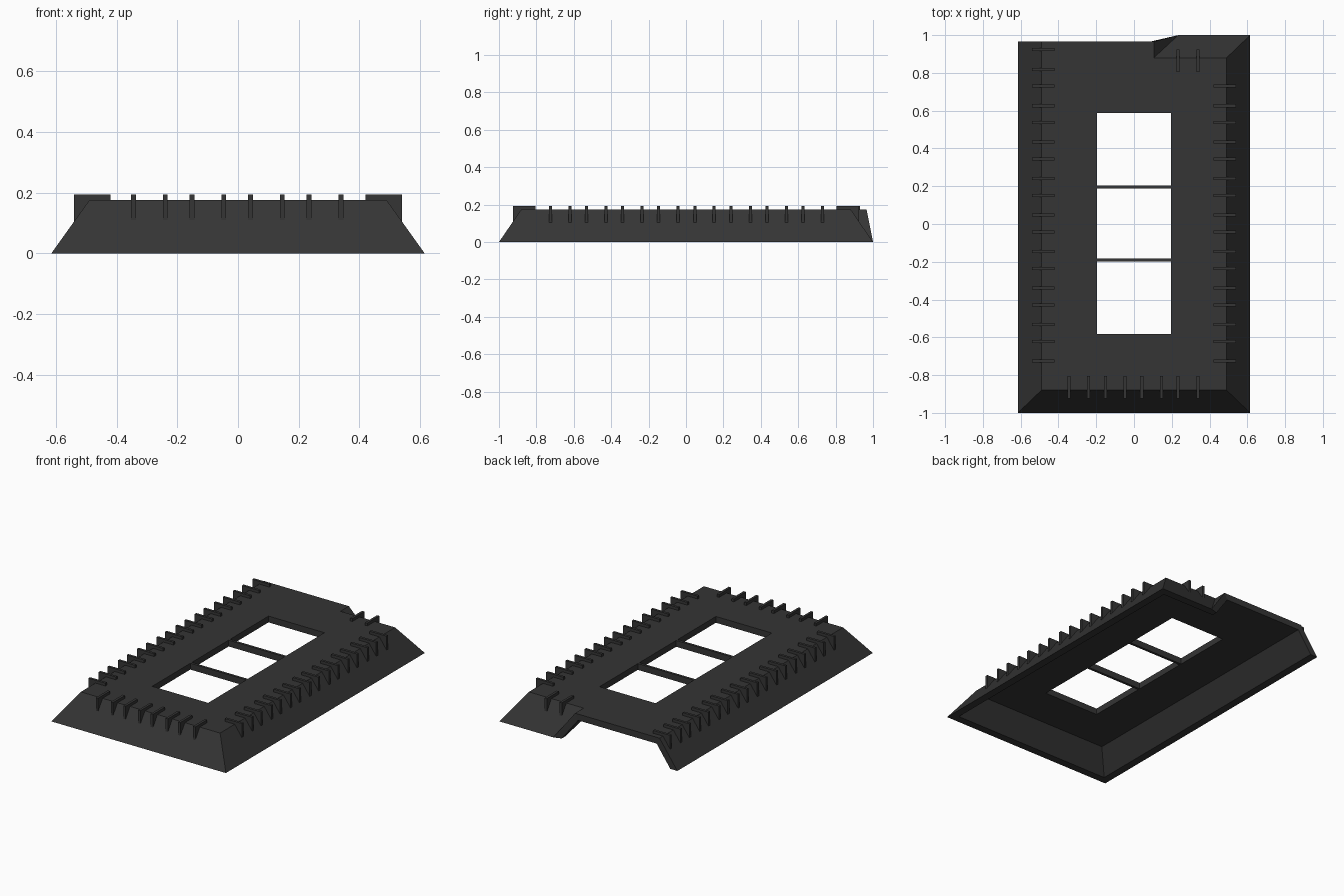
import bpy, bmesh
from mathutils import Matrix, Vector

if "Cube" in bpy.data.objects:
    bpy.data.objects.remove(bpy.data.objects["Cube"])

H, T, W = 0.175, 0.04, 0.05      # roof height, plate thickness, wall thickness

dark = bpy.data.materials.new("dark_grey")
dark.diffuse_color = (0.035, 0.035, 0.035, 1)
dark.use_nodes = True
dark.node_tree.nodes["Principled BSDF"].inputs["Base Color"].default_value = dark.diffuse_color


def finish(bm, name):
    bmesh.ops.remove_doubles(bm, verts=bm.verts[:], dist=1e-5)
    bmesh.ops.recalc_face_normals(bm, faces=bm.faces[:])
    me = bpy.data.meshes.new(name)
    bm.to_mesh(me)
    bm.free()
    ob = bpy.data.objects.new(name, me)
    bpy.context.collection.objects.link(ob)
    me.materials.append(dark)
    return ob


def add_box(bm, x0, x1, y0, y1, z0, z1):
    m = Matrix.Translation(((x0 + x1) / 2, (y0 + y1) / 2, (z0 + z1) / 2)) @ \
        Matrix.Diagonal((x1 - x0, y1 - y0, z1 - z0, 1))
    bmesh.ops.create_cube(bm, size=1, matrix=m)


# Sloped roof shell: outline runs from the cut back-left end round to the valley
bm = bmesh.new()


def ring(points, z):
    return [bm.verts.new((x, y, z)) for x, y in points]


ob_ = ring([(-.615, .965), (-.615, -1), (.615, -1), (.615, 1), (.235, 1), (.235, 1)], 0)
ot = ring([(-.49, .965), (-.49, -.88), (.49, -.88), (.49, .88), (.105, .88), (.105, .965)], H)
ib = ring([(-.615 + W, .965), (-.615 + W, -1 + W), (.615 - W, -1 + W),
           (.615 - W, 1 - W), (.235 - W, 1 - W), (.235 - W, .985)], 0)
it = ring([(-.469, .965), (-.469, -.857), (.469, -.857), (.469, .857), (.084, .857), (.084, .965)], H - T)
n = len(ot)
for i in range(n - 1):
    j = i + 1
    if i < n - 2:
        bm.faces.new((ob_[i], ob_[j], ot[j], ot[i]))
        bm.faces.new((ob_[i], ib[i], ib[j], ob_[j]))
    else:
        bm.faces.new((ob_[i], ot[j], ot[i]))
        bm.faces.new((ob_[i], ib[i], ib[j]))
    bm.faces.new((ib[j], ib[i], it[i], it[j]))
bm.faces.new(ot)
bm.faces.new(it)
bm.faces.new((ob_[0], ot[0], it[0], ib[0]))
bm.faces.new((ob_[4], ot[5], it[5], ib[5]))
bm.faces.new((ot[0], ot[5], it[5], it[0]))
bm.verts.remove(ob_[5])
roof = finish(bm, "roof_shell")

# Rectangular skylight opening
bm = bmesh.new()
add_box(bm, -.197, .197, -.582, .588, 0.05, 0.3)
cutter = finish(bm, "opening_cutter")
cutter.hide_render = True
mod = roof.modifiers.new("opening", 'BOOLEAN')
mod.operation = 'DIFFERENCE'
mod.solver = 'EXACT'
mod.object = cutter
bpy.context.view_layer.objects.active = roof
bpy.ops.object.modifier_apply(modifier=mod.name)
bpy.data.objects.remove(cutter)

# Crossbars in the opening
bm = bmesh.new()
for y in (-.19, .195):
    add_box(bm, -.2, .2, y - .008, y + .008, H - T, H)
finish(bm, "opening_crossbars")

# Rib profile: (distance outward from the top edge, height)
PROFILE = [(-.07, .193), (.05, .193), (.05, .105), (.035, .105), (-.02, .15), (-.07, .15)]
RIB = .008


def add_rib(bm, edge, out, along):
    out = Vector(out)
    side = Vector((-out.y, out.x, 0))
    base = out * edge + Vector((abs(side.x), abs(side.y), 0)) * along
    a, b = [[bm.verts.new(base + out * d + side * s + Vector((0, 0, z))) for d, z in PROFILE]
            for s in (-RIB, RIB)]
    bm.faces.new(a)
    bm.faces.new(b[::-1])
    for i in range(len(a)):
        j = (i + 1) % len(a)
        bm.faces.new((a[i], b[i], b[j], a[j]))


side_pos = [p + .193 * k for k in range(9) for p in (-.725, -.621)]
end_pos = [p + .193 * k for k in range(4) for p in (-.345, -.24)]
rows = {"left_ribs": ((-1, 0, 0), .49, side_pos),
        "right_ribs": ((1, 0, 0), .49, side_pos[:16]),
        "front_ribs": ((0, -1, 0), .875, end_pos),
        "back_ribs": ((0, 1, 0), .875, end_pos[6:])}
for name, (out, edge, places) in rows.items():
    bm = bmesh.new()
    for p in places:
        add_rib(bm, edge, out, p)
    finish(bm, name)
